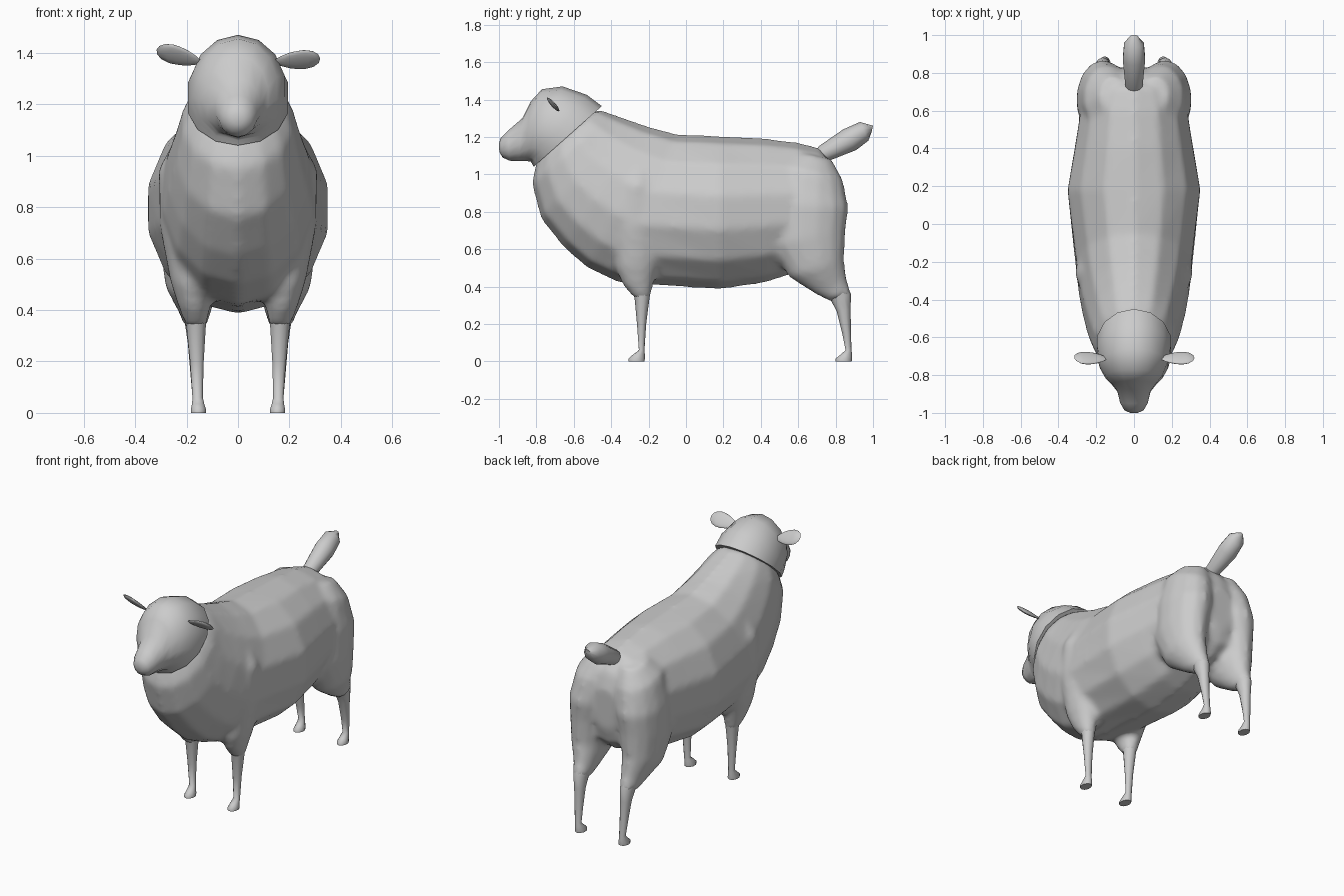
import bpy
import bmesh
from math import cos, sin, pi, radians
from mathutils import Matrix, Vector

cube = bpy.data.objects.get("Cube")
if cube:
    bpy.data.objects.remove(cube, do_unlink=True)

wool = bpy.data.materials.new("wool grey")
wool.use_nodes = True
GREY = (0.6, 0.6, 0.6, 1)
wool.diffuse_color = GREY
bsdf = next(n for n in wool.node_tree.nodes if n.type == "BSDF_PRINCIPLED")
bsdf.inputs["Base Color"].default_value = GREY


def loft(bm, rings, sides=14, x=0.0, flip=1):
    """Skin elliptical rings: side-profile points (y, z) and (y, z), half width, x offset."""
    loops = []
    for y1, z1, y2, z2, width, *offset in rings:
        cx = flip * (offset[0] if offset else x)
        loop = []
        for i in range(sides):
            a = 2 * pi * i / sides
            t = (1 - cos(a)) / 2
            loop.append(bm.verts.new((cx + width * sin(a), y1 + (y2 - y1) * t, z1 + (z2 - z1) * t)))
        loops.append(loop)
    for a, b in zip(loops, loops[1:]):
        for i in range(sides):
            j = (i + 1) % sides
            bm.faces.new((a[i], a[j], b[j], b[i]))
    bm.faces.new(loops[0])
    bm.faces.new(loops[-1])


def finish(bm, name, angle=60):
    bmesh.ops.recalc_face_normals(bm, faces=bm.faces)
    mesh = bpy.data.meshes.new(name)
    bm.to_mesh(mesh)
    bm.free()
    mesh.materials.append(wool)
    obj = bpy.data.objects.new(name, mesh)
    bpy.context.collection.objects.link(obj)
    bpy.ops.object.select_all(action="DESELECT")
    obj.select_set(True)
    bpy.context.view_layer.objects.active = obj
    bpy.ops.object.shade_smooth_by_angle(angle=radians(angle))
    return obj


# Fleece body: torso, shoulders and haunches blended into one skin
torso = [
    (-.47, 1.35, -.80, 1.07, .18),
    (-.40, 1.325, -.825, .95, .22),
    (-.30, 1.29, -.775, .76, .25),
    (-.20, 1.255, -.655, .61, .28),
    (-.12, 1.235, -.53, .50, .30),
    (-.05, 1.215, -.36, .42, .315),
    (.18, 1.205, .18, .385, .36),
    (.40, 1.195, .42, .42, .32),
    (.60, 1.17, .58, .47, .29),
    (.72, 1.14, .72, .52, .25),
    (.80, 1.04, .79, .58, .17),
    (.83, .94, .82, .68, .10),
]
shoulder = [
    (-.28, .34, -.19, .34, .042, .163),
    (-.34, .41, -.17, .43, .065, .17),
    (-.38, .50, -.14, .53, .085, .18),
    (-.40, .72, -.12, .72, .105, .20),
    (-.36, .95, -.16, .95, .10, .21),
    (-.30, 1.09, -.20, 1.09, .04, .19),
]
haunch = [
    (.77, .32, .885, .36, .045, .165),
    (.69, .36, .86, .44, .065, .168),
    (.55, .45, .845, .55, .105, .18),
    (.45, .62, .855, .70, .13, .175),
    (.45, .85, .87, .82, .14, .165),
    (.50, 1.05, .84, .97, .125, .14),
    (.60, 1.12, .78, 1.08, .07, .11),
]
bm = bmesh.new()
loft(bm, torso)
for side in (1, -1):
    loft(bm, shoulder, flip=side)
    loft(bm, haunch, flip=side)
body = finish(bm, "fleece_body", 180)
remesh = body.modifiers.new("blend", "REMESH")
remesh.mode = "VOXEL"
remesh.voxel_size = 0.018
remesh.use_smooth_shade = True
soften = body.modifiers.new("soften", "SMOOTH")
soften.factor = 0.5
soften.iterations = 7

# Head with muzzle
head = [
    (-.45, 1.365, -.815, 1.04, .20),
    (-.53, 1.425, -.825, 1.06, .20),
    (-.66, 1.47, -.83, 1.068, .185),
    (-.77, 1.455, -.845, 1.07, .155),
    (-.83, 1.39, -.865, 1.07, .12),
    (-.875, 1.30, -.895, 1.07, .09),
    (-.95, 1.235, -.945, 1.073, .075),
    (-.99, 1.195, -.98, 1.09, .052),
    (-1.0, 1.165, -.998, 1.12, .022),
]
bm = bmesh.new()
loft(bm, head)
finish(bm, "head")

# Ears: flattened leaves tapering to the root
for name, side, lift, height in (("left_ear", 1, 4, 1.372), ("right_ear", -1, 16, 1.388)):
    bm = bmesh.new()
    bmesh.ops.create_uvsphere(bm, u_segments=12, v_segments=8, radius=1)
    for v in bm.verts:
        taper = 0.8 + 0.25 * v.co.x
        v.co = Vector((v.co.x * .09, v.co.y * .014 * taper, v.co.z * .058 * taper))
    place = (Matrix.Translation((.23, -.71, height)) @ Matrix.Rotation(radians(-lift), 4, "Y")
             @ Matrix.Rotation(radians(42), 4, "X"))
    bm.transform(place)
    if side < 0:
        bm.transform(Matrix.Scale(-1, 4, (1, 0, 0)))
    finish(bm, name)

# Tail
tail = [
    (.69, 1.12, .74, 1.06, .04),
    (.71, 1.15, .77, 1.075, .048),
    (.84, 1.24, .91, 1.13, .062),
    (.93, 1.28, .975, 1.18, .055),
    (1.0, 1.26, .992, 1.225, .02),
]
bm = bmesh.new()
loft(bm, tail, sides=10)
finish(bm, "tail")

# Lower legs with small forward-pointing feet
front_leg = [
    (-.30, .42, -.18, .42, .05, .165),
    (-.275, .34, -.195, .34, .04, .163),
    (-.262, .20, -.213, .20, .028, .16),
    (-.252, .06, -.222, .06, .021, .157),
    (-.285, .035, -.22, .035, .025, .155),
    (-.308, .015, -.22, .012, .031, .154),
    (-.308, 0, -.222, 0, .031, .154),
]
back_leg = [
    (.75, .38, .86, .41, .048, .165),
    (.775, .325, .882, .36, .042, .165),
    (.805, .27, .88, .28, .034, .163),
    (.835, .15, .882, .15, .026, .16),
    (.853, .06, .885, .06, .021, .157),
    (.825, .035, .888, .035, .025, .155),
    (.80, .015, .888, .012, .031, .154),
    (.80, 0, .886, 0, .031, .154),
]
for label, rings in (("front", front_leg), ("back", back_leg)):
    for hand, side in (("left", 1), ("right", -1)):
        bm = bmesh.new()
        loft(bm, rings, sides=10, flip=side)
        finish(bm, f"{label}_{hand}_leg")
